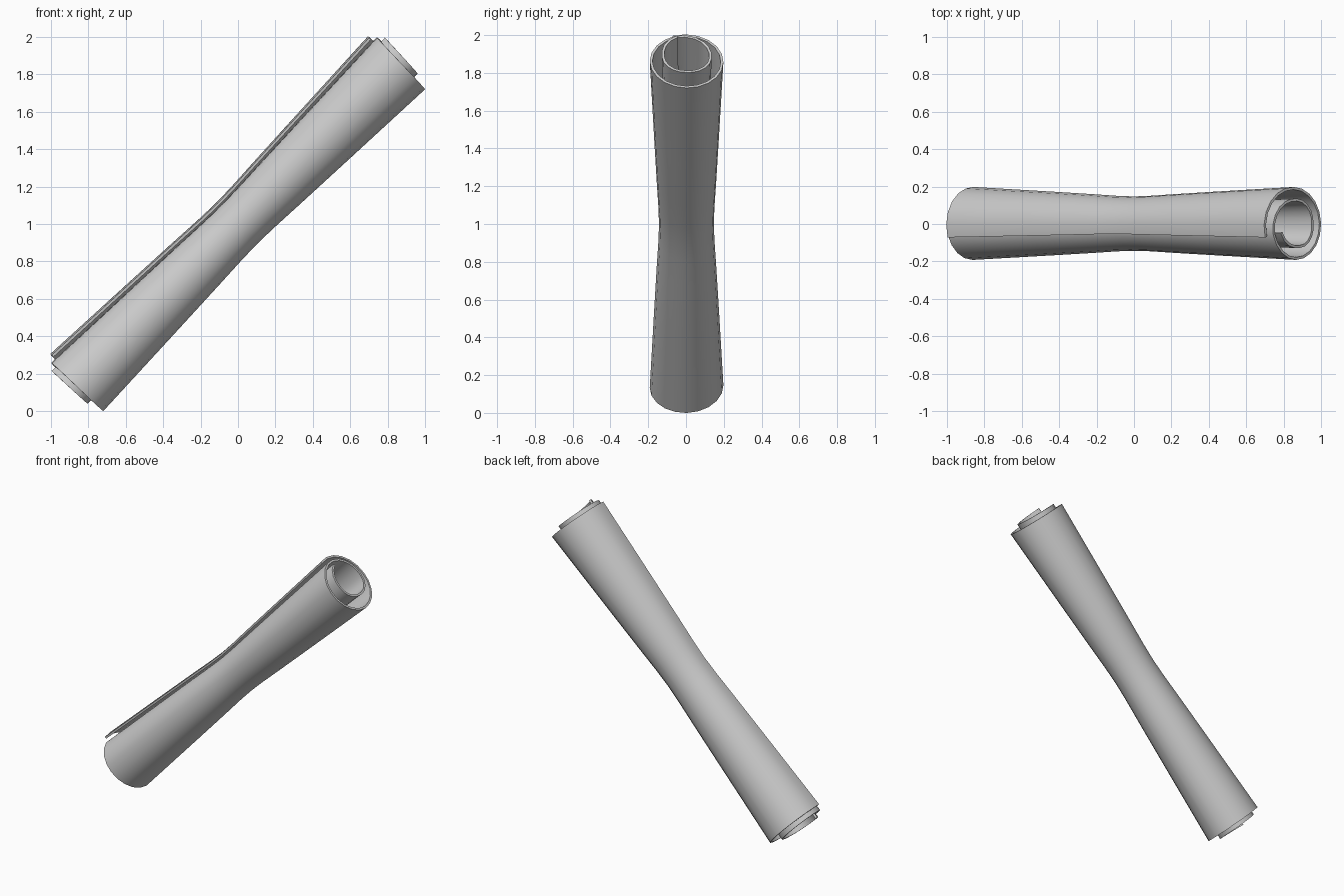
import bpy, bmesh, math
from mathutils import Vector

if "Cube" in bpy.data.objects:
    bpy.data.objects.remove(bpy.data.objects["Cube"])

# Scroll axis leans 45 degrees; ROLL_UP is the perpendicular in the xz plane
CENTRE = Vector((0, 0, 1))
AXIS = Vector((1, 0, 1)).normalized()
ROLL_UP = Vector((-1, 0, 1)).normalized()
SIDE = Vector((0, 1, 0))

# Spiral radius by number of turns, and waist scale by distance from middle
SPIRAL = [(0, .221), (.3, .198), (.55, .198), (.8, .192), (1.0, .187),
          (1.3, .136), (1.55, .111), (1.8, .128), (2.0, .158)]
WAIST = [(0, .745), (.1, .76), (.25, .805), (.5, .872), (1, 1)]


def lookup(knots, x, smooth=False):
    for (a, ra), (b, rb) in zip(knots, knots[1:]):
        if x <= b + 1e-6:
            f = (x - a) / (b - a)
            if smooth:
                f = (f + f * f * (3 - 2 * f)) / 2
            return ra + (rb - ra) * f
    return knots[-1][1]


# Rolled paper sheet
STEPS = 40
stations = [-1, -.5, -.25, -.1, 0, .1, .25, .5, 1]
bm = bmesh.new()
rows = []
for i in range(STEPS + 1):
    t = 2 * i / STEPS
    angle = -.33 + 2 * math.pi * t
    radius = lookup(SPIRAL, t, True)
    half = 1.2 + .03 * t
    row = []
    for s in stations:
        r = radius * lookup(WAIST, abs(s))
        p = CENTRE + AXIS * half * s + ROLL_UP * r * math.cos(angle) + SIDE * r * math.sin(angle)
        row.append(bm.verts.new(p))
    rows.append(row)
for a, b in zip(rows, rows[1:]):
    for j in range(len(stations) - 1):
        bm.faces.new((a[j], a[j + 1], b[j + 1], b[j]))

mesh = bpy.data.meshes.new("paper_scroll")
bm.to_mesh(mesh)
bm.free()
scroll = bpy.data.objects.new("paper_scroll", mesh)
bpy.context.collection.objects.link(scroll)

# Paper thickness
solid = scroll.modifiers.new("thickness", 'SOLIDIFY')
solid.thickness = .014
solid.offset = -1
bpy.context.view_layer.objects.active = scroll
scroll.select_set(True)
bpy.ops.object.modifier_apply(modifier=solid.name)
bpy.ops.object.shade_smooth_by_angle(angle=math.radians(40))
